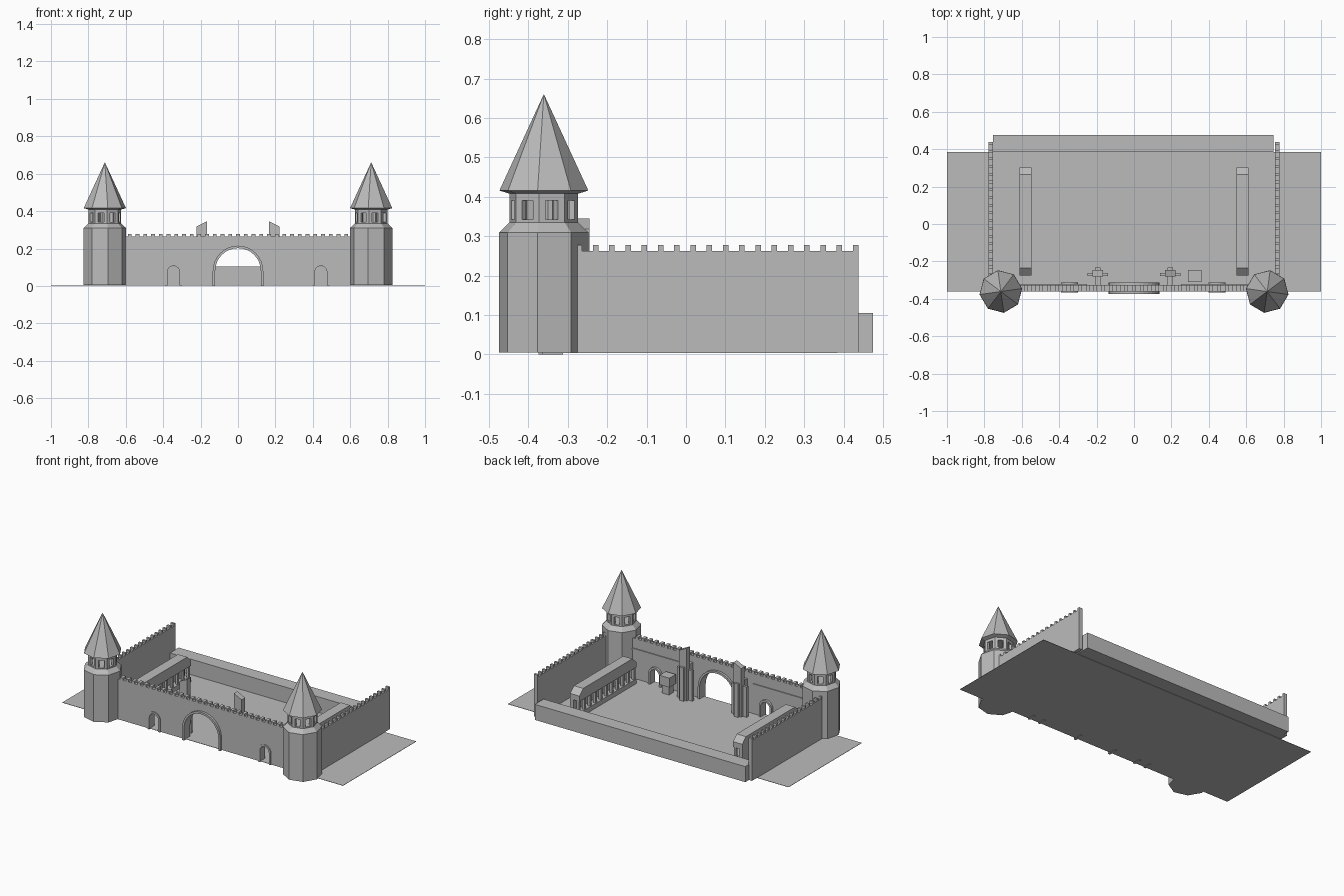
import bpy, bmesh
from math import sin, cos, pi, radians

cube = bpy.data.objects.get("Cube")
if cube:
    bpy.data.objects.remove(cube, do_unlink=True)

stone = bpy.data.materials.new("grey_stone")
stone.use_nodes = True
GREY = (0.5, 0.5, 0.5, 1)
stone.diffuse_color = GREY
stone.node_tree.nodes["Principled BSDF"].inputs["Base Color"].default_value = GREY
FLOOR = 0.005


def finish(name, bm):
    bmesh.ops.recalc_face_normals(bm, faces=bm.faces)
    mesh = bpy.data.meshes.new(name)
    bm.to_mesh(mesh)
    bm.free()
    mesh.materials.append(stone)
    obj = bpy.data.objects.new(name, mesh)
    bpy.context.collection.objects.link(obj)
    return obj


def add_box(bm, x0, x1, y0, y1, z0, z1):
    verts = bmesh.ops.create_cube(bm, size=1)["verts"]
    for v in verts:
        v.co.x = x1 if v.co.x > 0 else x0
        v.co.y = y1 if v.co.y > 0 else y0
        v.co.z = z1 if v.co.z > 0 else z0
    return verts


def box(name, *bounds):
    bm = bmesh.new()
    add_box(bm, *bounds)
    return finish(name, bm)


def extrude(name, points, direction):
    """Extrude a flat outline of 3D points along a direction."""
    bm = bmesh.new()
    face = bm.faces.new([bm.verts.new(p) for p in points])
    res = bmesh.ops.extrude_face_region(bm, geom=[face])
    verts = [g for g in res["geom"] if isinstance(g, bmesh.types.BMVert)]
    bmesh.ops.translate(bm, verts=verts, vec=direction)
    bmesh.ops.triangulate(bm, faces=[f for f in bm.faces if len(f.verts) > 4])
    return finish(name, bm)


def arch(cx, half, spring, bottom, steps=16):
    """Arch outline in x and z, from left foot to right foot."""
    curve = [(cx - half * cos(pi * i / steps), spring + half * sin(pi * i / steps))
             for i in range(steps + 1)]
    return [(cx - half, bottom)] + curve + [(cx + half, bottom)]


# Ground sheet and low back wall
box("ground", -1, 1, -0.36, 0.385, 0.003, FLOOR)
box("back_wall", -0.755, 0.745, 0.385, 0.475, FLOOR, 0.105)

# Front wall with one gate and two doorways
WALL_TOP, TOOTH_TOP = 0.263, 0.278
FRONT, INNER = -0.36, -0.327
openings = [(-0.345, 0.032, 0.075), (0, 0.122, 0.08), (0.443, 0.032, 0.075)]
outline = [(-0.64, FLOOR)]
for cx, half, spring in openings:
    outline += arch(cx, half, spring, FLOOR)
outline += [(0.64, FLOOR), (0.64, WALL_TOP), (-0.64, WALL_TOP)]
extrude("front_wall", [(x, FRONT, z) for x, z in outline], (0, INNER - FRONT, 0))

# Raised trim around each opening
for (cx, half, spring), name in zip(openings, ("right_door", "gate", "left_door")):
    out = 0.375 if name == "gate" else 0.365
    ring = arch(cx, half + 0.013, spring, 0) + arch(cx, half, spring, 0)[::-1]
    extrude(name + "_trim", [(x, -out, z) for x, z in ring], (0, out - 0.312, 0))

# Battlements on the front wall
bm = bmesh.new()
for i in range(-14, 15):
    x = i * 0.0413
    add_box(bm, x - 0.01, x + 0.01, FRONT, INNER, WALL_TOP, TOOTH_TOP)
finish("front_battlements", bm)

# Octagonal tower outline, shaft to roof
TOWER_X, TOWER_Y = 0.712, -0.361


def ring_points(side, r, z):
    return [(side * (TOWER_X + r * cos(radians(45 * i - 8))),
             TOWER_Y + r * sin(radians(45 * i - 8)), z) for i in range(8)]


def stack(name, side, levels):
    """Loft eight-sided rings of (radius, height); zero radius makes a point."""
    bm = bmesh.new()
    rings = []
    for r, z in levels:
        if r:
            rings.append([bm.verts.new(p) for p in ring_points(side, r, z)])
        else:
            rings.append([bm.verts.new((side * TOWER_X, TOWER_Y, z))])
    for low, high in zip(rings, rings[1:]):
        for i in range(8):
            j = (i + 1) % 8
            if len(high) == 1:
                bm.faces.new((low[i], low[j], high[0]))
            else:
                bm.faces.new((low[i], low[j], high[j], high[i]))
    for ring in (rings[0], rings[-1]):
        if len(ring) > 1:
            bm.faces.new(ring)
    return finish(name, bm)


for side, label in ((-1, "right"), (1, "left")):
    # Towers with an open lantern of corner piers
    stack(label + "_tower_shaft", side,
          [(0.115, FLOOR), (0.115, 0.309), (0.088, 0.335), (0.088, 0.343)])
    stack(label + "_tower_roof", side,
          [(0.088, 0.391), (0.088, 0.408), (0.114, 0.416), (0, 0.661)])
    bm = bmesh.new()
    outer = ring_points(side, 0.088, 0.34)
    inner = ring_points(side, 0.072, 0.34)
    for i in range(8):
        def toward(pts, k, t=0.26):
            a, b = pts[i], pts[(i + k) % 8]
            return tuple(p + (q - p) * t for p, q in zip(a, b))
        foot = [outer[i], toward(outer, 1), toward(inner, 1),
                inner[i], toward(inner, -1), toward(outer, -1)]
        low = [bm.verts.new(p) for p in foot]
        high = [bm.verts.new((p[0], p[1], 0.395)) for p in foot]
        for k in range(6):
            n = (k + 1) % 6
            bm.faces.new((low[k], low[n], high[n], high[k]))
    finish(label + "_tower_piers", bm)

    # Side wall and its battlements
    x0, x1 = sorted((side * 0.753, side * 0.777))
    box(label + "_side_wall", x0, x1, -0.278, 0.438, FLOOR, WALL_TOP)
    bm = bmesh.new()
    for i in range(18):
        y = 0.431 - i * 0.0413
        add_box(bm, x0, x1, y - 0.007, y + 0.007, WALL_TOP, TOOTH_TOP)
    finish(label + "_side_battlements", bm)

    # Long gallery: roof with sloped ends over a colonnade
    a, b = sorted((side * 0.547, side * 0.613))
    roof = [(-0.275, 0.11), (0.303, 0.11), (0.303, 0.145),
            (0.265, 0.18), (-0.235, 0.18), (-0.275, 0.145)]
    extrude(label + "_gallery_roof", [(a, y, z) for y, z in roof], (b - a, 0, 0))
    bm = bmesh.new()
    back = sorted((side * 0.59, side * 0.613))
    add_box(bm, *back, -0.275, 0.303, FLOOR, 0.11)
    add_box(bm, a, b, -0.275, 0.303, FLOOR, 0.035)
    for i in range(11):
        y = -0.265 + i * 0.0558
        post = sorted((side * 0.552, side * 0.568))
        add_box(bm, *post, y - 0.008, y + 0.008, 0.035, 0.11)
    finish(label + "_gallery_colonnade", bm)

    # Inner gate pier with slanted top and lower wings
    px = side * 0.194
    bm = bmesh.new()
    core = add_box(bm, px - 0.027, px + 0.027, -0.28, -0.245, FLOOR, 0.345)
    for v in core:
        if v.co.z > 0.3 and (v.co.x - px) * side > 0:
            v.co.z = 0.318
    add_box(bm, px - 0.055, px + 0.055, -0.278, -0.262, FLOOR, 0.2)
    add_box(bm, px - 0.014, px + 0.014, -0.327, -0.232, FLOOR, 0.22)
    finish(label + "_gate_pier", bm)

    # Narrow ledge along the inside of the front wall
    box(label + "_wall_ledge", *sorted((side * 0.25, side * 0.61)),
        INNER, -0.321, 0.19, 0.2)

# Small stand in the courtyard
box("stand_base", 0.3, 0.35, -0.3, -0.255, FLOOR, 0.06)
box("stand_top", 0.29, 0.36, -0.31, -0.245, 0.06, 0.12)
